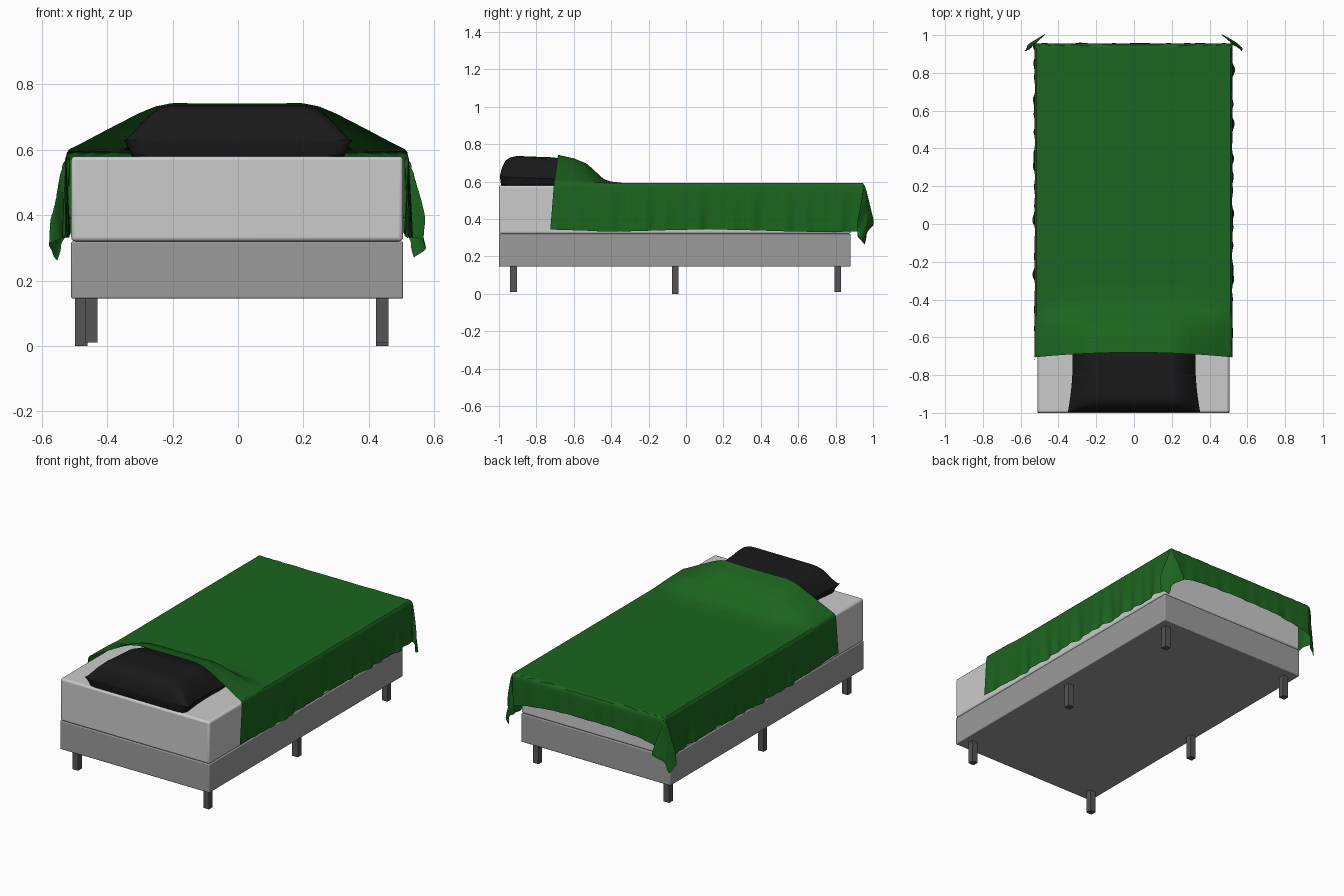
import bpy, bmesh, math

if "Cube" in bpy.data.objects:
    bpy.data.objects.remove(bpy.data.objects["Cube"])


def material(name, rgb):
    m = bpy.data.materials.new(name)
    m.diffuse_color = (*rgb, 1)
    m.use_nodes = True
    m.node_tree.nodes["Principled BSDF"].inputs["Base Color"].default_value = m.diffuse_color
    return m


frame_mat = material("frame_grey", (0.33, 0.33, 0.33))
leg_mat = material("leg_grey", (0.09, 0.09, 0.09))
pillow_mat = material("pillow_black", (0.01, 0.01, 0.01))
cloth_mat = material("blanket_green", (0.011, 0.13, 0.013))


def finish(ob, mat=None):
    if mat:
        ob.data.materials.append(mat)
    bpy.ops.object.select_all(action='DESELECT')
    ob.select_set(True)
    bpy.context.view_layer.objects.active = ob
    bpy.ops.object.shade_smooth_by_angle(angle=math.radians(40))
    return ob


def box(name, lo, hi, mat=None, bevel=0.0):
    mid = [(a + b) / 2 for a, b in zip(lo, hi)]
    bpy.ops.mesh.primitive_cube_add(size=1, location=mid)
    ob = bpy.context.object
    ob.name = name
    ob.scale = [b - a for a, b in zip(lo, hi)]
    bpy.ops.object.transform_apply(location=False, rotation=False, scale=True)
    if bevel:
        mod = ob.modifiers.new("soft_edges", 'BEVEL')
        mod.width, mod.segments = bevel, 3
    return finish(ob, mat)


def interp(t, pts):
    if t <= pts[0][0]:
        return pts[0][1]
    for (a, p), (b, q) in zip(pts, pts[1:]):
        if t <= b:
            return p + (q - p) * (t - a) / (b - a)
    return pts[-1][1]


def sheet(bm, nu, nv, fn, flip=False):
    g = [[bm.verts.new(fn(i / nu, j / nv)) for j in range(nv + 1)] for i in range(nu + 1)]
    for i in range(nu):
        for j in range(nv):
            q = [g[i][j], g[i + 1][j], g[i + 1][j + 1], g[i][j + 1]]
            bm.faces.new(q[::-1] if flip else q)


def to_object(name, bm, mat):
    bmesh.ops.remove_doubles(bm, verts=bm.verts, dist=0.0002)
    me = bpy.data.meshes.new(name)
    bm.to_mesh(me)
    bm.free()
    ob = bpy.data.objects.new(name, me)
    bpy.context.collection.objects.link(ob)
    return finish(ob, mat)


# Base and mattress
box("bed_base", (-0.51, -1, 0.145), (0.505, 0.88, 0.32), frame_mat, 0.005)
box("mattress", (-0.51, -1, 0.32), (0.505, 0.88, 0.58), None, 0.012)

# Legs: corner pairs, plus a slightly longer middle pair
for label, y, xl, z in (("head", -0.922, -0.448, 0.01), ("middle", -0.058, -0.48, 0.0),
                        ("foot", 0.812, -0.448, 0.01)):
    for side, x in (("left", xl), ("right", 0.441)):
        box(f"{label}_leg_{side}", (x - 0.019, y - 0.018, z), (x + 0.019, y + 0.018, 0.15), leg_mat)

# Pillow: top and bottom sheets sharing a seam
PX = [(0, 1), (0.6, 1), (0.68, 0.97), (0.76, 0.85), (0.86, 0.58), (0.94, 0.28), (1, 0)]
PY = [(-0.995, 0), (-0.985, 0.4), (-0.965, 0.75), (-0.94, 0.92), (-0.9, 1), (-0.7, 1),
      (-0.6, 0.74), (-0.52, 0.5), (-0.48, 0.2), (-0.46, 0)]


def pillow_point(top):
    def fn(u, v):
        s = math.sin((u - 0.5) * math.pi)
        y = -0.7275 - 0.2675 * math.cos(v * math.pi)
        half = 0.325 + 0.025 * abs((y + 0.7275) / 0.2675) ** 2
        f = interp(abs(s), PX) * interp(y, PY)
        seam = 0.63 - 0.03 * v
        z = seam + 0.115 * f if top else seam - (seam - 0.58) * min(1, 5 * f)
        return (s * half, y, z)
    return fn


bm = bmesh.new()
sheet(bm, 48, 40, pillow_point(True))
sheet(bm, 48, 40, pillow_point(False), flip=True)
to_object("pillow", bm, pillow_mat)

# Blanket: flat cloth folded over the edges, lifted over the pillow, flared at the foot corners
W, FOOT, TOP = 0.515, 0.945, 0.592
BX = [(0, 1), (0.2, 1), (0.25, 0.93), (0.3, 0.79), (0.4, 0.45), (0.48, 0.17), (0.515, 0.06)]
BY = [(-0.69, 1), (-0.6, 0.87), (-0.53, 0.68), (-0.48, 0.38), (-0.44, 0.14), (-0.4, 0.05), (-0.33, 0)]


def ruffle(t):
    return (math.sin(23 * t + 1) + math.sin(41 * t) + math.sin(67 * t + 2)) / 3


def blanket_point(p, q):
    u = (p - 0.5) * 2 * (W + 0.255)
    sign, au = (1 if u >= 0 else -1), abs(u)
    a = max(0, au - W)
    start = -0.68 - 0.025 * min(1, au / W) ** 2 - 0.08 * a
    end = FOOT + 0.15 + 0.05 * min(1, au / W) ** 3
    v = start + q * (end - start)
    b = max(0, v - FOOT)
    x, y = min(au, W), min(v, FOOT)
    z = TOP + 0.152 * interp(x, BX) * interp(v, BY)
    if a > 0 and b > 0:
        # corner fold with two lobes
        r, phi = math.hypot(a, b), math.atan2(b, a)
        k = math.sin(2 * phi) ** 2 * min(1, r / 0.2)
        lobe = math.sin(4 * phi) ** 2 * min(1, r / 0.2)
        d = (1, -0.9) if phi < math.pi / 4 else (-1.3, 0.9)
        x += 0.048 * lobe * d[0] + 0.008 * k
        y += 0.048 * lobe * d[1] + 0.008 * k
        z -= r
    else:
        z -= a + b
    ease_a, ease_b = 1 - math.exp(-a / 0.01), 1 - math.exp(-b / 0.01)
    x += 0.009 * ease_a + 0.014 * ruffle(v + 0.3 * sign) * a / 0.25 * (1 if v > -0.4 else 0.3)
    y += 0.011 * ease_b + (0.006 * ruffle(u) * b / 0.2 if not a else 0)
    z += 0.006 * math.sin(5 * v + sign) * a / 0.25
    return (sign * x - 0.0025, y, z)


bm = bmesh.new()
sheet(bm, 150, 170, blanket_point)
to_object("blanket", bm, cloth_mat)
